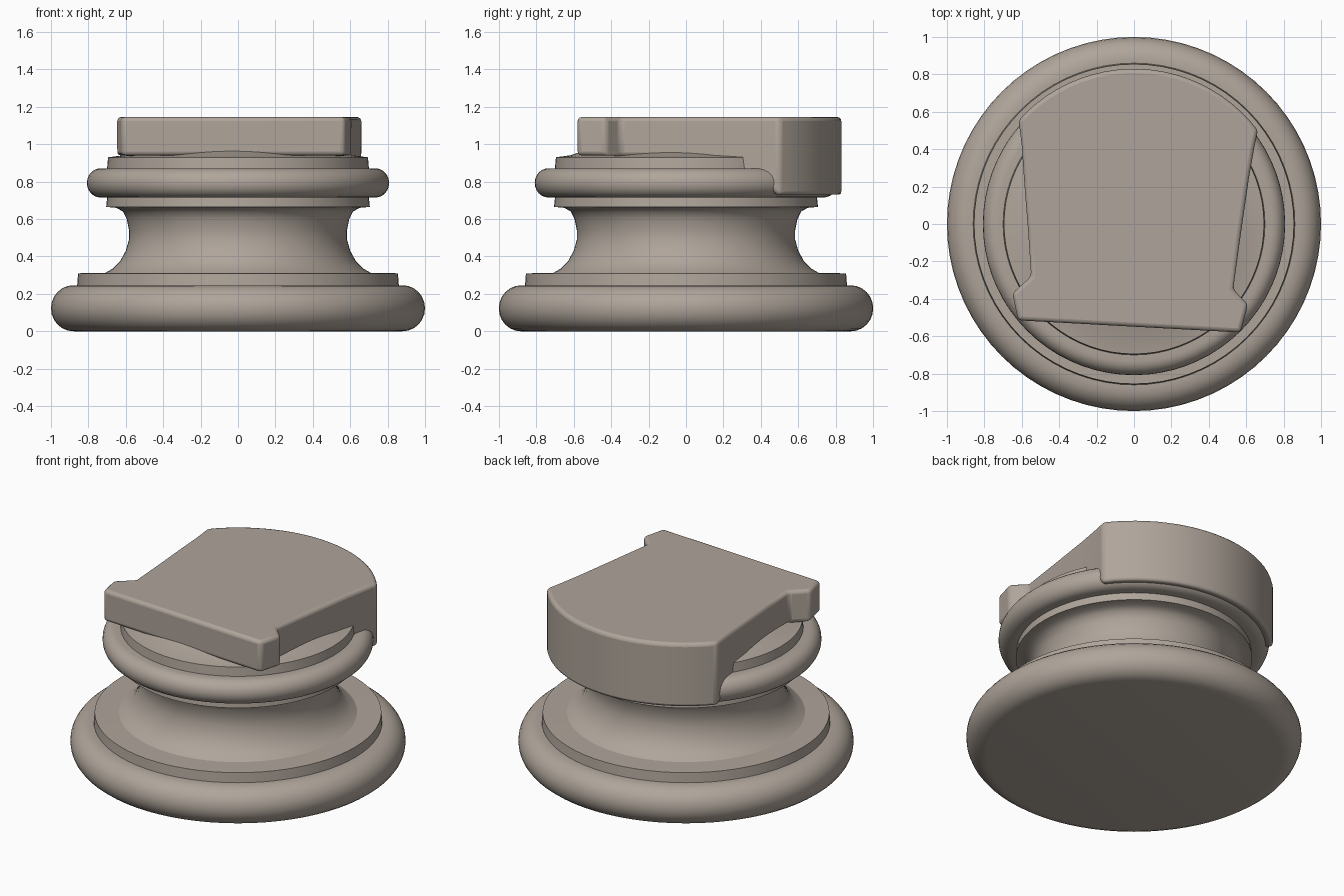
import bpy, bmesh, math

if "Cube" in bpy.data.objects:
    bpy.data.objects.remove(bpy.data.objects["Cube"])

stone = bpy.data.materials.new("warm grey stone")
stone.diffuse_color = (0.43, 0.375, 0.325, 1)
stone.use_nodes = True
stone.node_tree.nodes["Principled BSDF"].inputs["Base Color"].default_value = stone.diffuse_color


def finish(name, bm, angle=35):
    bmesh.ops.remove_doubles(bm, verts=bm.verts, dist=1e-4)
    bmesh.ops.recalc_face_normals(bm, faces=bm.faces)
    me = bpy.data.meshes.new(name)
    bm.to_mesh(me)
    bm.free()
    me.materials.append(stone)
    ob = bpy.data.objects.new(name, me)
    bpy.context.collection.objects.link(ob)
    for o in bpy.context.selected_objects:
        o.select_set(False)
    ob.select_set(True)
    bpy.context.view_layer.objects.active = ob
    bpy.ops.object.shade_smooth_by_angle(angle=math.radians(angle))
    return ob


def lathe(name, profile, steps=72):
    bm = bmesh.new()
    vs = [bm.verts.new((r, 0, z)) for r, z in profile]
    es = [bm.edges.new(p) for p in zip(vs, vs[1:])]
    bmesh.ops.spin(bm, geom=vs + es, cent=(0, 0, 0), axis=(0, 0, 1),
                   angle=2 * math.pi, steps=steps, use_merge=True)
    return finish(name, bm)


def bulge(r, z, rx, rz, n=12):
    # half ellipse bulging outwards, from bottom to top
    return [(r + rx * math.cos(a), z + rz * math.sin(a))
            for a in (math.pi * (i / n - 0.5) for i in range(n + 1))]


# Round foot with its narrow step
lathe("foot", [(0, 0.005)] + bulge(0.88, 0.123, 0.12, 0.123)
      + [(0.86, 0.246), (0.855, 0.31), (0.71, 0.312)])

# Concave neck
lathe("neck", [(0.71, 0.312), (0.67, 0.335), (0.63, 0.375), (0.60, 0.43),
               (0.583, 0.49), (0.583, 0.54), (0.595, 0.60), (0.615, 0.64),
               (0.65, 0.66), (0.705, 0.665)])

# Upper rounded ring between two steps
lathe("upper_ring", [(0.705, 0.665), (0.70, 0.715)]
      + bulge(0.735, 0.793, 0.073, 0.078)
      + [(0.70, 0.871), (0.695, 0.93), (0.62, 0.94), (0.48, 0.985)])

# Broken top slab: (x, y, bottom z); the rounded back hangs over the ring
arc = [(0.83 * math.cos(a), 0.83 * math.sin(a), 0.725)
       for a in (math.radians(37 + 101 * i / 22) for i in range(23))]
outline = [(-0.62, -0.515, 0.94), (0.57, -0.58, 0.94), (0.61, -0.43, 0.94),
           (0.53, -0.35, 0.935), (0.57, -0.06, 0.93), (0.615, 0.25, 0.88),
           (0.645, 0.42, 0.79)] + arc + [
           (-0.60, 0.42, 0.79), (-0.585, 0.2, 0.88), (-0.565, -0.05, 0.93),
           (-0.55, -0.28, 0.935), (-0.65, -0.37, 0.94)]
bm = bmesh.new()
top = [bm.verts.new((x, y, 1.145)) for x, y, z in outline]
low = [bm.verts.new(p) for p in outline]
mid = bm.verts.new((0, 0.05, 0.935))
bm.faces.new(top)
for i in range(len(top)):
    j = (i + 1) % len(top)
    bm.faces.new((top[i], top[j], low[j], low[i]))
    bm.faces.new((low[i], low[j], mid))
slab = finish("top_slab", bm)
bev = slab.modifiers.new("worn edges", 'BEVEL')
bev.width, bev.segments = 0.022, 3
bev.limit_method, bev.angle_limit = 'ANGLE', math.radians(40)
